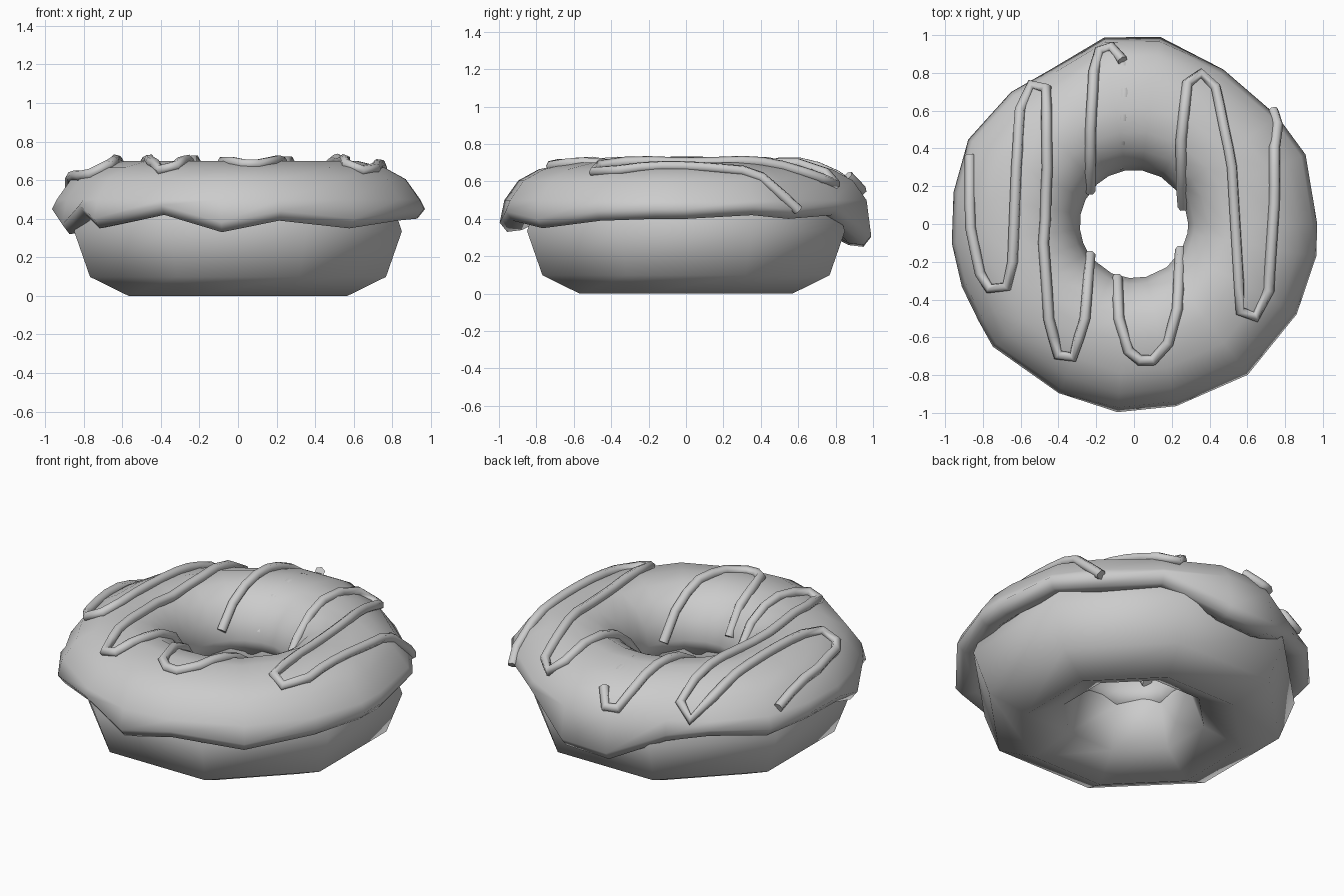
import bpy, bmesh
from math import sin, cos, pi, radians
from mathutils import Vector
from mathutils.bvhtree import BVHTree

if "Cube" in bpy.data.objects:
    bpy.data.objects.remove(bpy.data.objects["Cube"])


def ring_mesh(name, loops):
    """Join closed profile loops placed around the z axis into a smooth ring."""
    bm = bmesh.new()
    rings = [[bm.verts.new((r * cos(a), r * sin(a), z)) for r, z in prof]
             for a, prof in loops]
    n, m = len(rings), len(rings[0])
    for i in range(n):
        a, b = rings[i], rings[(i + 1) % n]
        for j in range(m):
            k = (j + 1) % m
            bm.faces.new((a[j], b[j], b[k], a[k]))
    bmesh.ops.recalc_face_normals(bm, faces=bm.faces)
    for f in bm.faces:
        f.smooth = True
    tree = BVHTree.FromBMesh(bm)
    mesh = bpy.data.meshes.new(name)
    bm.to_mesh(mesh)
    bm.free()
    bpy.context.collection.objects.link(bpy.data.objects.new(name, mesh))
    return tree


# dough: eight-sided torus with an eight-sided tube
dough_profile = [(0.615 + 0.305 * cos(j * pi / 4), 0.335 + 0.335 * sin(j * pi / 4))
                 for j in range(8)]
ring_mesh("dough", [(pi / 8 + i * pi / 4, dough_profile) for i in range(8)])

# icing: angle, outer radius and height of the dripping edge
edge = [(0, .97, .40), (22, .98, .42), (37, .95, .40), (60, .945, .42),
        (82, 1, .26), (99, 1, .25), (118, .93, .37), (133, .955, .41),
        (153, .985, .38), (170, .97, .40), (186, .97, .40), (200, .97, .32),
        (212, .97, .42), (221, .99, .35), (246, .98, .42), (265, 1, .33),
        (283, .99, .39), (307, 1, .35), (331, .985, .39), (350, .98, .40)]


def icing_profile(R, lip):
    return [(0.80, lip + 0.05), (R - 0.12, lip + 0.01), (R - 0.04, lip),
            (R, lip + 0.05), (R - 0.025, 0.50), (R - 0.10, 0.605),
            (R - 0.21, 0.665), (0.62, 0.70), (0.49, 0.685), (0.39, 0.63),
            (0.32, 0.54), (0.287, 0.43), (0.31, 0.34), (0.5, 0.34)]


icing = ring_mesh("icing", [(radians(a), icing_profile(R, l)) for a, R, l in edge])

# drizzle: zigzag strands seen from above, draped over the icing
strands = [
    ([(-.86, .36), (-.86, -.02), (-.81, -.26), (-.76, -.34), (-.67, -.33),
      (-.64, -.2), (-.62, .3), (-.60, .6), (-.54, .73), (-.46, .71),
      (-.46, .3), (-.48, -.1), (-.45, -.5), (-.40, -.69), (-.32, -.70),
      (-.26, -.5), (-.24, -.17)], .010),
    ([(-.24, .18), (-.23, .5), (-.21, .8), (-.18, .91), (-.12, .93), (-.06, .86)], .010),
    ([(-.06, .86), (-.05, .7), (-.07, .29)], -.022),
    ([(-.09, -.29), (-.08, -.5), (-.03, -.67), (.03, -.72), (.10, -.72),
      (.18, -.63), (.23, -.45), (.25, -.14)], .006),
    ([(.26, .09), (.25, .45), (.28, .74), (.35, .79), (.43, .72), (.52, .3),
      (.55, -.2), (.56, -.46), (.64, -.49), (.71, -.35), (.74, .1),
      (.74, .4), (.77, .64)], .010)]


def drape(x, y, lift):
    hit = icing.ray_cast(Vector((x, y, 2)), Vector((0, 0, -1)))
    if hit[0] is None:
        hit = icing.find_nearest(Vector((x, y, 0.43)))
    return hit[0] + hit[1] * lift


for n, (path, lift) in enumerate(strands):
    pts = []
    for (x0, y0), (x1, y1) in zip(path, path[1:]):
        steps = max(1, round(((x1 - x0) ** 2 + (y1 - y0) ** 2) ** 0.5 / 0.12))
        pts += [drape(x0 + (x1 - x0) * i / steps, y0 + (y1 - y0) * i / steps, lift)
                for i in range(steps)]
    pts.append(drape(*path[-1], lift))
    curve = bpy.data.curves.new("drizzle_%d" % (n + 1), 'CURVE')
    curve.dimensions = '3D'
    curve.bevel_depth = 0.029
    curve.bevel_resolution = 1
    curve.use_fill_caps = True
    spline = curve.splines.new('POLY')
    spline.points.add(len(pts) - 1)
    for sp, p in zip(spline.points, pts):
        sp.co = (*p, 1)
    spline.use_smooth = True
    bpy.context.collection.objects.link(bpy.data.objects.new("drizzle_%d" % (n + 1), curve))
